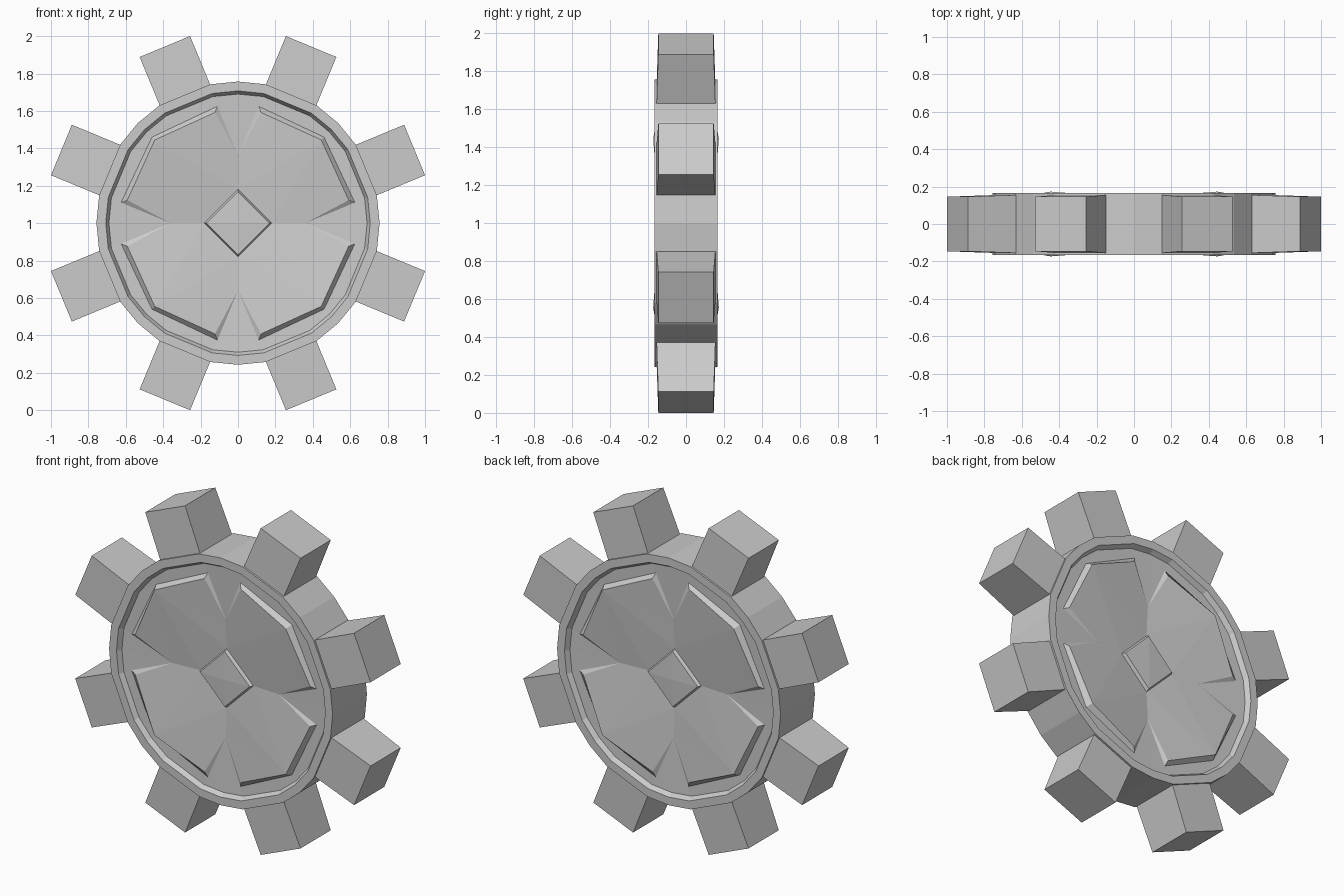
import bpy, bmesh
from math import sin, cos, radians, hypot

if "Cube" in bpy.data.objects:
    bpy.data.objects.remove(bpy.data.objects["Cube"])

CZ = 1.0  # height of the wheel centre


def new_object(name, bm):
    bmesh.ops.remove_doubles(bm, verts=bm.verts, dist=0.0005)
    bmesh.ops.recalc_face_normals(bm, faces=bm.faces)
    mesh = bpy.data.meshes.new(name)
    bm.to_mesh(mesh)
    bm.free()
    obj = bpy.data.objects.new(name, mesh)
    obj.location.z = CZ
    bpy.context.collection.objects.link(obj)
    return obj


def add_face(bm, pts):
    bm.faces.new([bm.verts.new(p) for p in pts])


# Wheel body: rim, sunken floor and four raised lobes, same on both sides
ANGLES = [0, 11.25, 33.75, 45, 56.25, 78.75, 90]
OUTER, INNER, FLOOR = 0.757, 0.707, 0.69
HALF, DEEP = 0.166, 0.137


def floor_depth(x, z):
    return 0.10 + (DEEP - 0.10) * hypot(x, z) / FLOOR


bm = bmesh.new()
for quarter in range(4):
    turn = radians(90 * quarter)
    c, s = cos(turn), sin(turn)

    for side in (-1, 1):
        def P(x, z, y):
            return (c * x - s * z, side * y, s * x + c * z)

        def ring(r, y):
            return [P(r * cos(radians(a)), r * sin(radians(a)), y) for a in ANGLES]

        out, inn, flo = ring(OUTER, HALF), ring(INNER, HALF), ring(FLOOR, DEEP)
        mid = ring(OUTER, 0)
        for i in range(6):
            for a, b in ((mid, out), (out, inn), (inn, flo)):
                add_face(bm, (a[i], a[i + 1], b[i + 1], b[i]))

        # lobe outline: foot on the floor, then top edge
        n0, n1 = P(0.36, 0, floor_depth(0.36, 0)), P(0, 0.36, floor_depth(0.36, 0))
        f0, f1 = [P(x, z, floor_depth(x, z)) for x, z in ((0.625, 0.11), (0.11, 0.625))]
        fc = P(0.46, 0.46, floor_depth(0.46, 0.46))
        t0, t1 = P(0.592, 0.123, 0.148), P(0.123, 0.592, 0.148)
        tc = P(0.445, 0.445, 0.173)
        d0, d1 = P(0.18, 0, 0.108), P(0, 0.18, 0.108)
        e0, e1 = P(0.168, 0, 0.128), P(0, 0.168, 0.128)
        for pts in (
            # floor
            (flo[0], flo[1], f0, n0), (flo[1], flo[2], fc, f0),
            (flo[2], flo[3], fc), (flo[3], flo[4], fc),
            (flo[4], flo[5], f1, fc), (flo[5], flo[6], n1, f1),
            # sloped lobe sides
            (n0, f0, t0), (f0, fc, tc, t0), (fc, f1, t1, tc), (f1, n1, t1),
            # lobe top
            (n0, t0, tc), (d0, n0, tc), (d0, tc, d1), (d1, tc, n1), (n1, tc, t1),
            # centre diamond
            (d0, d1, e1, e0), (e0, e1, P(0, 0, 0.134)),
        ):
            add_face(bm, pts)
new_object("wheel_body", bm)

# Eight teeth, slightly thinner at the tip
for k in range(8):
    bm = bmesh.new()
    bmesh.ops.create_cube(bm, size=2)
    for v in bm.verts:
        tip = v.co.x > 0
        v.co.x = 1.022 if tip else 0.735
        v.co.y *= 0.146 if tip else 0.155
        v.co.z *= 0.146
    tooth = new_object(f"tooth_{k + 1}", bm)
    tooth.rotation_euler.y = radians(22.5 + 45 * k)
